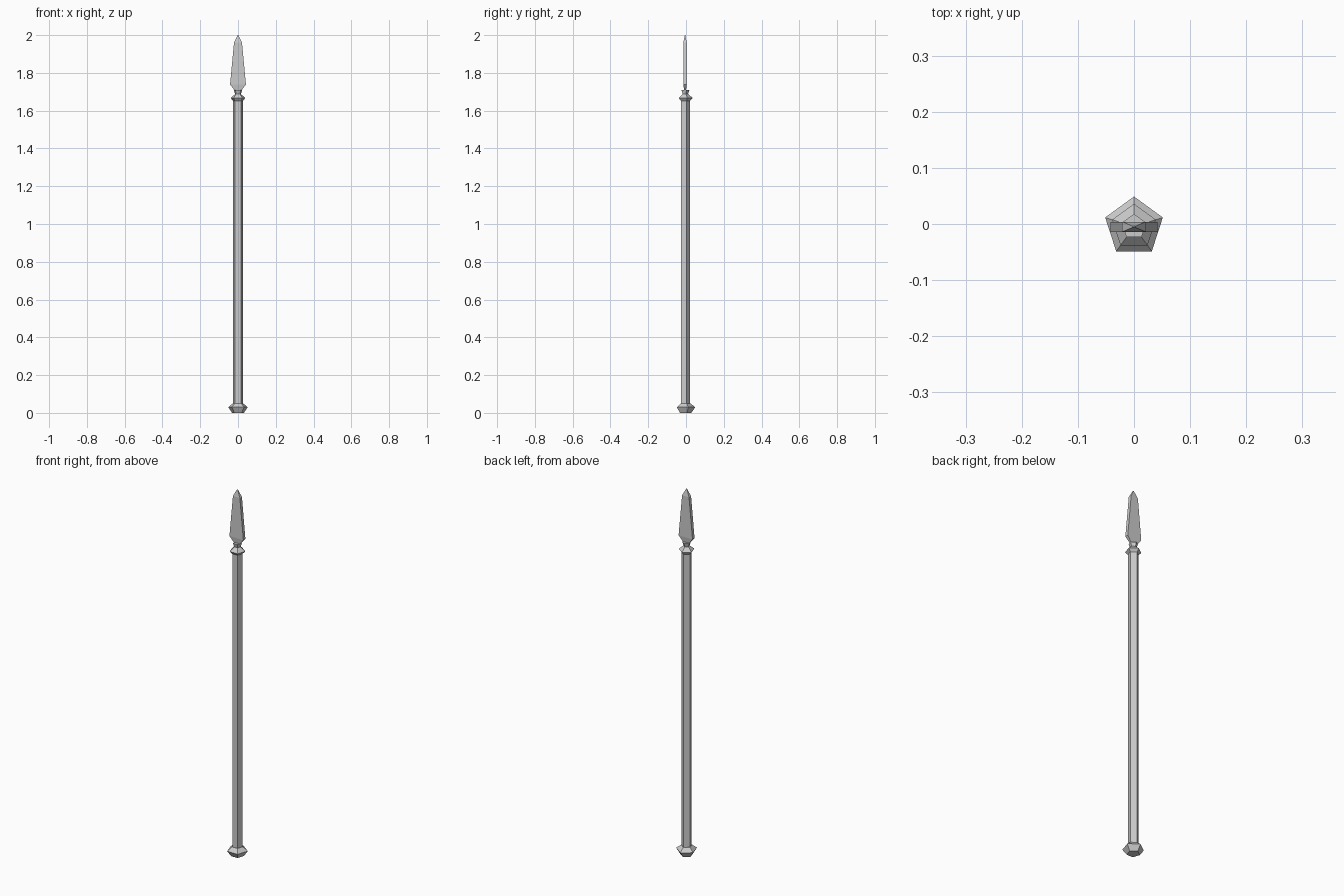
import bpy, bmesh
from math import sin, cos, pi

if "Cube" in bpy.data.objects:
    bpy.data.objects.remove(bpy.data.objects["Cube"])

CY = -0.005  # pentagon centre, so the bounding box is centred on y = 0


def make(name, bm):
    bmesh.ops.recalc_face_normals(bm, faces=bm.faces[:])
    me = bpy.data.meshes.new(name)
    bm.to_mesh(me)
    bm.free()
    bpy.context.collection.objects.link(bpy.data.objects.new(name, me))


def loft(name, rings):
    """Skin equal-sized rings of points and cap both ends."""
    bm = bmesh.new()
    loops = [[bm.verts.new(p) for p in ring] for ring in rings]
    n = len(loops[0])
    for a, b in zip(loops, loops[1:]):
        for i in range(n):
            j = (i + 1) % n
            bm.faces.new((a[i], a[j], b[j], b[i]))
    bm.faces.new(loops[0])
    bm.faces.new(loops[-1])
    make(name, bm)


def pentagon(r, z):
    return [(r * sin(2 * pi * i / 5), CY + r * cos(2 * pi * i / 5), z) for i in range(5)]


def slab(hx, hy, z):
    # rectangle with a centre line on its front and back
    return [(x * hx, CY + y * hy, z)
            for x, y in ((-1, -1), (0, -1), (1, -1), (1, 1), (0, 1), (-1, 1))]


def pentagon_part(name, profile):
    loft(name, [pentagon(r, z) for r, z in profile])


# Five-sided pole, butt cap and collar with flared socket
pentagon_part("shaft", [(0.027, 0.04), (0.027, 1.66)])
pentagon_part("butt_cap", [(0.033, 0.0), (0.054, 0.03), (0.029, 0.05)])
pentagon_part("collar", [(0.027, 1.652), (0.041, 1.667), (0.016, 1.688), (0.023, 1.709)])

# Flat blade with narrow root and pointed tip
loft("blade", [slab(0.012, 0.004, 1.70), slab(0.042, 0.009, 1.738),
               slab(0.021, 0.009, 1.962), slab(0.002, 0.001, 2.0)])
